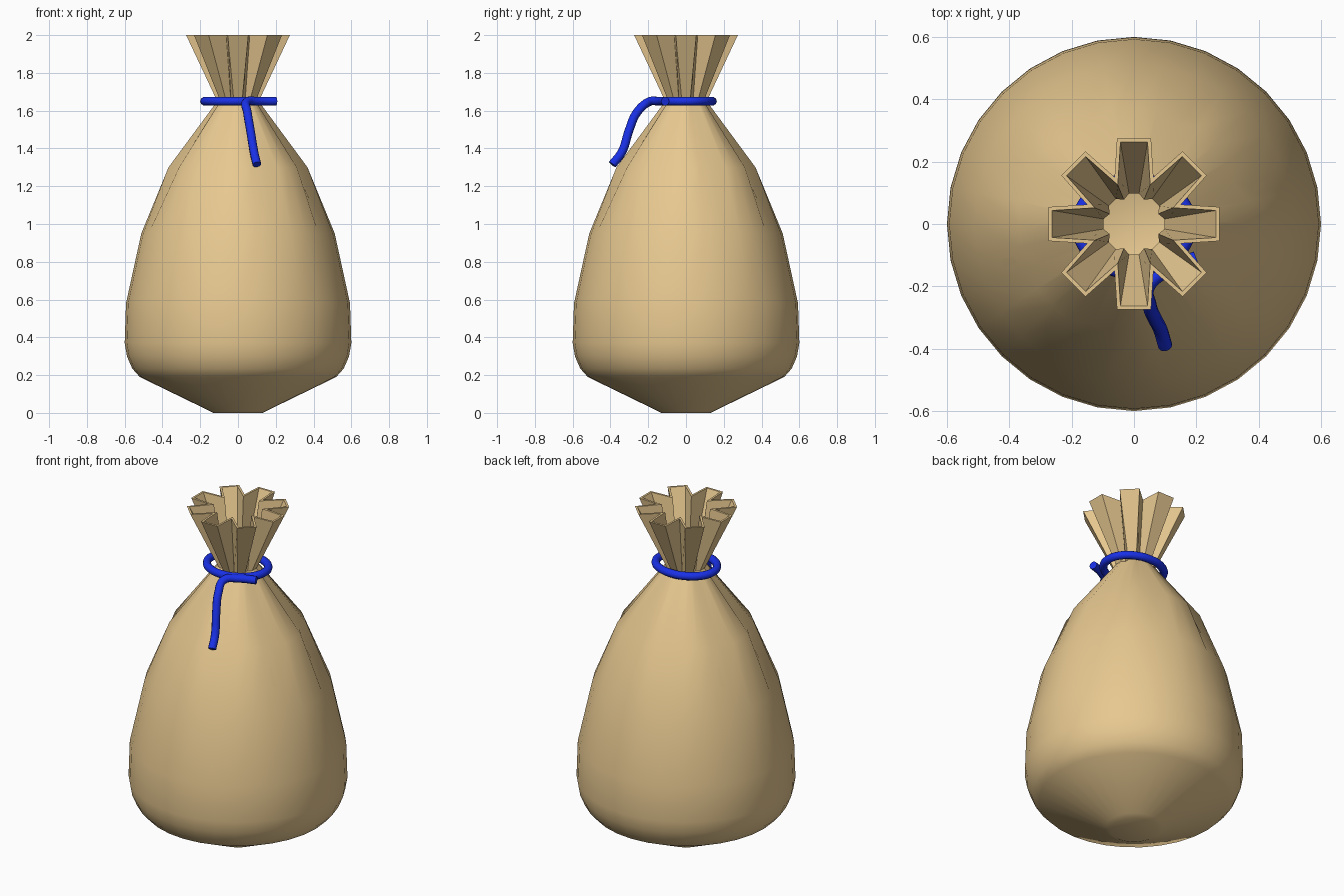
import bpy, bmesh, math
from mathutils import Vector

if "Cube" in bpy.data.objects:
    bpy.data.objects.remove(bpy.data.objects["Cube"])

SEG = 32
WALL = 0.012


def material(name, color):
    m = bpy.data.materials.new(name)
    m.diffuse_color = (*color, 1)
    m.use_nodes = True
    m.node_tree.nodes["Principled BSDF"].inputs["Base Color"].default_value = m.diffuse_color
    return m


def ring(r, valley, z):
    """Outline with 8 pleats: every fourth point is pulled in to the valley radius."""
    pts = []
    for j in range(SEG):
        a = 2 * math.pi * j / SEG
        rad = r
        if j % 4 == 2:
            rad = valley
        elif j % 4 == 0 and valley < r:
            rad = r * math.cos(math.pi / 16)
        pts.append(Vector((rad * math.cos(a), rad * math.sin(a), z)))
    return pts


def inset(pts, d, z):
    """Parallel inward offset of an outline."""
    out = []
    for i, p in enumerate(pts):
        e1 = (p - pts[i - 1]).normalized()
        e2 = (pts[(i + 1) % SEG] - p).normalized()
        n1, n2 = Vector((-e1.y, e1.x, 0)), Vector((-e2.y, e2.x, 0))
        m = (n1 + n2) / (1 + n1.dot(n2))
        q = p + m * d
        out.append(Vector((q.x, q.y, z)))
    return out


def smooth(ob, angle):
    bpy.ops.object.select_all(action='DESELECT')
    ob.select_set(True)
    bpy.context.view_layer.objects.active = ob
    bpy.ops.object.shade_smooth_by_angle(angle=math.radians(angle))


# Sack: z, ridge radius, valley radius
profile = [(0, 0.13, 0.13), (0.015, 0.16, 0.16), (0.19, 0.52, 0.52), (0.235, 0.56, 0.56),
           (0.30, 0.588, 0.588), (0.37, 0.60, 0.60), (0.58, 0.593, 0.593),
           (0.95, 0.512, 0.512), (1.30, 0.375, 0.345), (1.65, 0.112, 0.098),
           (2.0, 0.28, 0.163)]
outer = [ring(r, v, z) for z, r, v in profile]
inner = [inset(p, WALL, max(q[0], WALL if i == 0 else q[0] + (WALL if i < 3 else 0)))
         for i, (p, q) in enumerate(zip(outer, profile))]
bm = bmesh.new()
loops = [[bm.verts.new(p) for p in l] for l in outer + inner[::-1]]
for a, b in zip(loops, loops[1:]):
    for j in range(SEG):
        k = (j + 1) % SEG
        bm.faces.new((a[j], a[k], b[k], b[j]))
bm.faces.new(loops[0][::-1])
bm.faces.new(loops[-1])
bmesh.ops.recalc_face_normals(bm, faces=bm.faces)
me = bpy.data.meshes.new("sack")
bm.to_mesh(me)
bm.free()
sack = bpy.data.objects.new("sack", me)
bpy.context.collection.objects.link(sack)
me.materials.append(material("burlap", (0.80, 0.58, 0.28)))
smooth(sack, 40)

# Cord
blue = material("cord_blue", (0.01, 0.03, 0.8))


def cord(name, pts, closed=False):
    cu = bpy.data.curves.new(name, 'CURVE')
    cu.dimensions = '3D'
    cu.bevel_depth = 0.023
    cu.bevel_resolution = 3
    cu.use_fill_caps = True
    cu.resolution_u = 6
    s = cu.splines.new('BEZIER')
    s.bezier_points.add(len(pts) - 1)
    for bp, p in zip(s.bezier_points, pts):
        bp.co = p
        bp.handle_left_type = bp.handle_right_type = 'AUTO'
    s.use_cyclic_u = closed
    cu.materials.append(blue)
    ob = bpy.data.objects.new(name, cu)
    bpy.context.collection.objects.link(ob)
    bpy.ops.object.select_all(action='DESELECT')
    ob.select_set(True)
    bpy.context.view_layer.objects.active = ob
    bpy.ops.object.convert(target='MESH')
    smooth(bpy.context.object, 40)


loop = []
for i in range(12):
    a = 2 * math.pi * i / 12
    loop.append((0.177 * math.cos(a), (0.14 if math.sin(a) > 0 else 0.155) * math.sin(a), 1.65))
cord("cord_loop", loop, True)
cord("cord_tail", [(0.2, -0.11, 1.65), (0.11, -0.145, 1.65), (0.045, -0.2, 1.645),
                   (0.05, -0.26, 1.59), (0.065, -0.30, 1.50), (0.085, -0.34, 1.38),
                   (0.1, -0.39, 1.315)])
